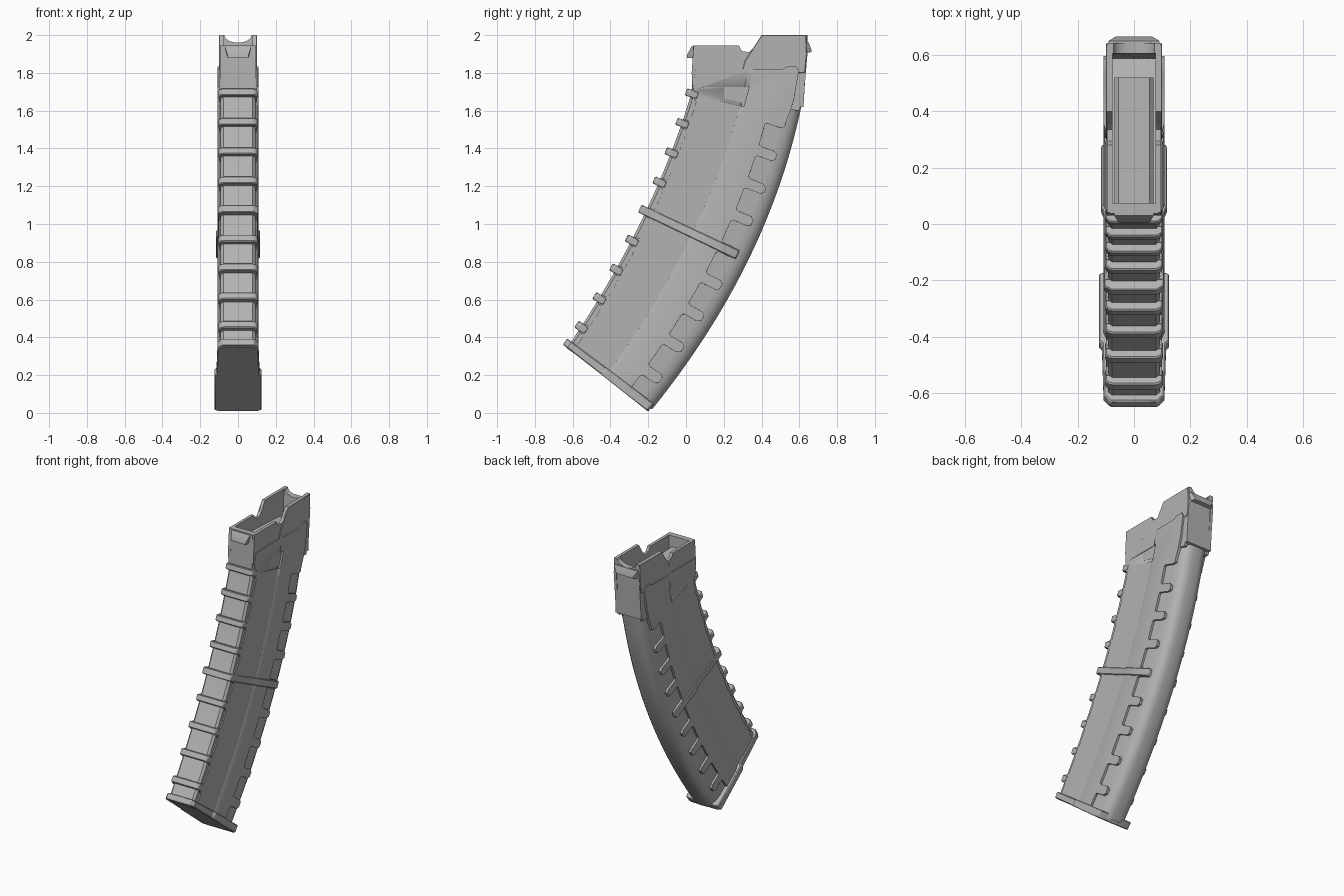
import bpy, bmesh, math

old = bpy.data.objects.get("Cube")
if old:
    bpy.data.objects.remove(old, do_unlink=True)

GREY = (0.45, 0.45, 0.45, 1.0)
mat = bpy.data.materials.new("warm_grey_polymer")
mat.use_nodes = True
mat.diffuse_color = GREY
mat.node_tree.nodes["Principled BSDF"].inputs["Base Color"].default_value = GREY

RIBS = range(1, 10)
FRONT = ((0.0, 1.70), (-0.24, 1.08), (-0.58, 0.47))
BACK = ((0.585, 1.51), (0.33, 0.81), (-0.085, 0.14))


def along(pts, u):
    """Quadratic edge curve through ribs one, five and nine."""
    w = ((u - 5) * (u - 9) / 32, -(u - 1) * (u - 9) / 16, (u - 1) * (u - 5) / 32)
    return [sum(k * p[a] for k, p in zip(w, pts)) for a in (0, 1)]


def P(t, u):
    """Side position: t runs front to back, u runs down the ribs."""
    f, b = along(FRONT, u), along(BACK, u)
    return tuple(f[a] + (b[a] - f[a]) * t for a in (0, 1))


def loft(name, rings, mirror=False, bevel=0.0, cutter=None):
    """Bridge equal rings of points and cap both ends."""
    bm = bmesh.new()
    rows = [[bm.verts.new(p) for p in r] for r in rings]
    n = len(rows[0])
    for a, b in zip(rows, rows[1:]):
        for i in range(n):
            bm.faces.new((a[i], a[(i + 1) % n], b[(i + 1) % n], b[i]))
    bm.faces.new(rows[0])
    bm.faces.new(rows[-1])
    bmesh.ops.recalc_face_normals(bm, faces=bm.faces)
    me = bpy.data.meshes.new(name)
    bm.to_mesh(me)
    bm.free()
    for f in me.polygons:
        f.use_smooth = True
    me.set_sharp_from_angle(angle=math.radians(32))
    me.materials.append(mat)
    ob = bpy.data.objects.new(name, me)
    bpy.context.collection.objects.link(ob)
    if cutter:
        m = ob.modifiers.new("recess", "BOOLEAN")
        m.operation, m.object, m.solver = "DIFFERENCE", cutter, "EXACT"
    if mirror:
        ob.modifiers.new("mirror", "MIRROR")
    if bevel:
        m = ob.modifiers.new("soft_edges", "BEVEL")
        m.width, m.segments, m.limit_method = bevel, 1, "ANGLE"
        m.angle_limit = math.radians(40)
    return ob


def side(pts, x):
    return [(x, y, z) for y, z in pts]


def section(half, u):
    """Symmetric cross-section from (t, x) points at rib position u."""
    full = half + [(t, -x) for t, x in reversed(half)]
    return [(x, *P(t, u(t) if callable(u) else u)) for t, x in full]


# Curved inner body with a rounded spine
body = [(.048, .078), (.07, .092), (.86, .094), (.92, .088), (.965, .074), (.99, .055), (1, .03)]
loft("curved_body", [section(body, .4 + 9.34 * i / 48) for i in range(49)])

# Wedge recess near the top of each side
tri = [(.09, 1.725), (.335, 1.725), (.305, 1.62), (.04, 1.685)]
wedge = loft("wedge_cutter", [[(.102 - .03 * y, y, z) for y, z in tri], side(tri, .14)])
wedge.hide_render = True
wedge.hide_set(True)

# Front side panels, notched between the ribs
edge = [(.05, 1.82), (.035, 1.75)]
for i in RIBS:
    edge += [P(t, i + d) for t, d in ((.06, -.14), (.06, .14), (.09, .15), (.11, .2))]
    edge += [P(.11, i + d) for d in ((.5, .8) if i < 9 else (.35, .6))]
    if i < 9:
        edge.append(P(.09, i + .85))
edge += [P(.5, 9.6 - k * .4) for k in range(24)] + [(.34, 1.82)]
loft("front_side_panel", [side(edge, .085), side(edge, .1)], True, .003, wedge)


# Rear side panels: sloped ridge in front, finger-shaped rear edge
def rear_outline(t0):
    pts = [(.33 + (t0 - .48) * .6, 1.82)] + [P(t0, .4 + k * .4) for k in range(24)]
    pts.append(P(.73, 9.6))
    for i in reversed(RIBS):
        pts += [P(t, i + d) for t, d in ((.73, .19), (.75, .15), (.87, .15), (.9, .08))]
        pts.append(P(.9, i - .08))
        if i > 1:
            pts += [P(t, i + d) for t, d in ((.87, -.15), (.75, -.15), (.73, -.19), (.73, -.5))]
    return pts + [P(.915, .6), P(.925, .2), (.597, 1.81), (.585, 1.835), (.535, 1.835), (.51, 1.82)]


loft("rear_side_panel", [side(rear_outline(.48), .085), side(rear_outline(.48), .1),
                         side(rear_outline(.52), .108)], True, .003, wedge)

# Grip ribs wrapping the front edge
rib = [(0, .075), (.004, .088), (.025, .1025), (.11, .1025)]
for i in RIBS:
    loft(f"front_rib_{i}", [section(rib, i - .12), section(rib, i + .12)], bevel=.005)

# Full band around the middle
band = [(-.008, .08), (.02, .107), (.47, .107), (.51, .117), (.88, .117), (.9, .112)]
loft("middle_band", [section(band, 4.87), section(band, 5.13)], bevel=.004)

# Floor plate, stepped wider at the rear
plate = [(0, .085), (.05, .108), (.44, .114), (.455, .125), (.97, .125), (.985, .1)]
loft("floor_plate", [section(plate, lambda t: 9.5 + .1 * t),
                     section(plate, lambda t: 9.72 + .13 * t)], bevel=.005)

# Open head: side walls with the stepped top outline
wall = [(.035, 1.7), (.03, 1.8), (.04, 1.945), (.28, 1.945), (.295, 1.915), (.335, 1.91),
        (.36, 1.935), (.40, 2.0), (.637, 2.0), (.643, 1.9), (.63, 1.75), (.6, 1.6), (.4, 1.62)]
loft("head_side_wall", [side(wall, .076), side(wall, .096)], True)
cheek = [(.295, 1.8), (.31, 1.86), (.345, 1.915), (.40, 2.0), (.635, 2.0), (.64, 1.9), (.63, 1.8)]
loft("head_cheek", [side(cheek, .09), side(cheek, .1)], True, .003)

# Head front wall and its catch
front = [(-.085, 1.7), (.085, 1.7), (.085, 1.945), (-.085, 1.945)]
loft("head_front_wall", [[(x, .03 + (z - 1.7) * .03, z) for x, z in front],
                         [(x, .075, z) for x, z in front]])
catch = [(.045, 1.94), (.03, 1.94), (.005, 1.895), (.005, 1.88), (.045, 1.88)]
loft("front_catch", [[(s * (.07 if z > 1.9 else .055), y, z) for y, z in catch] for s in (-1, 1)])

# Head back wall with a curved dip, and its catch
dip = [(.072 * math.cos(a), 2.0 - .04 * math.sin(a))
       for a in [math.pi * k / 12 for k in range(13)]]
back = [(-.096, 1.62), (.096, 1.62), (.096, 2.0)] + dip + [(-.096, 2.0)]
loft("head_back_wall", [[(x, y + min(.02, (z - 1.62) * .1), z) for x, z in back]
                        for y in (.585, .622)])
lug = [(.63, 1.96), (.65, 1.96), (.665, 1.92), (.665, 1.91), (.63, 1.905)]
loft("back_catch", [[(s * (.09 if y < .66 else .065), y, z) for y, z in lug] for s in (-1, 1)])

# Follower block inside the mouth
follower = [(-.07, 1.7), (.07, 1.7), (.07, 1.855), (.055, 1.87), (-.055, 1.87), (-.07, 1.855)]
loft("follower", [[(x, .075, z) for x, z in follower], [(x, .52, z - .02) for x, z in follower]])
